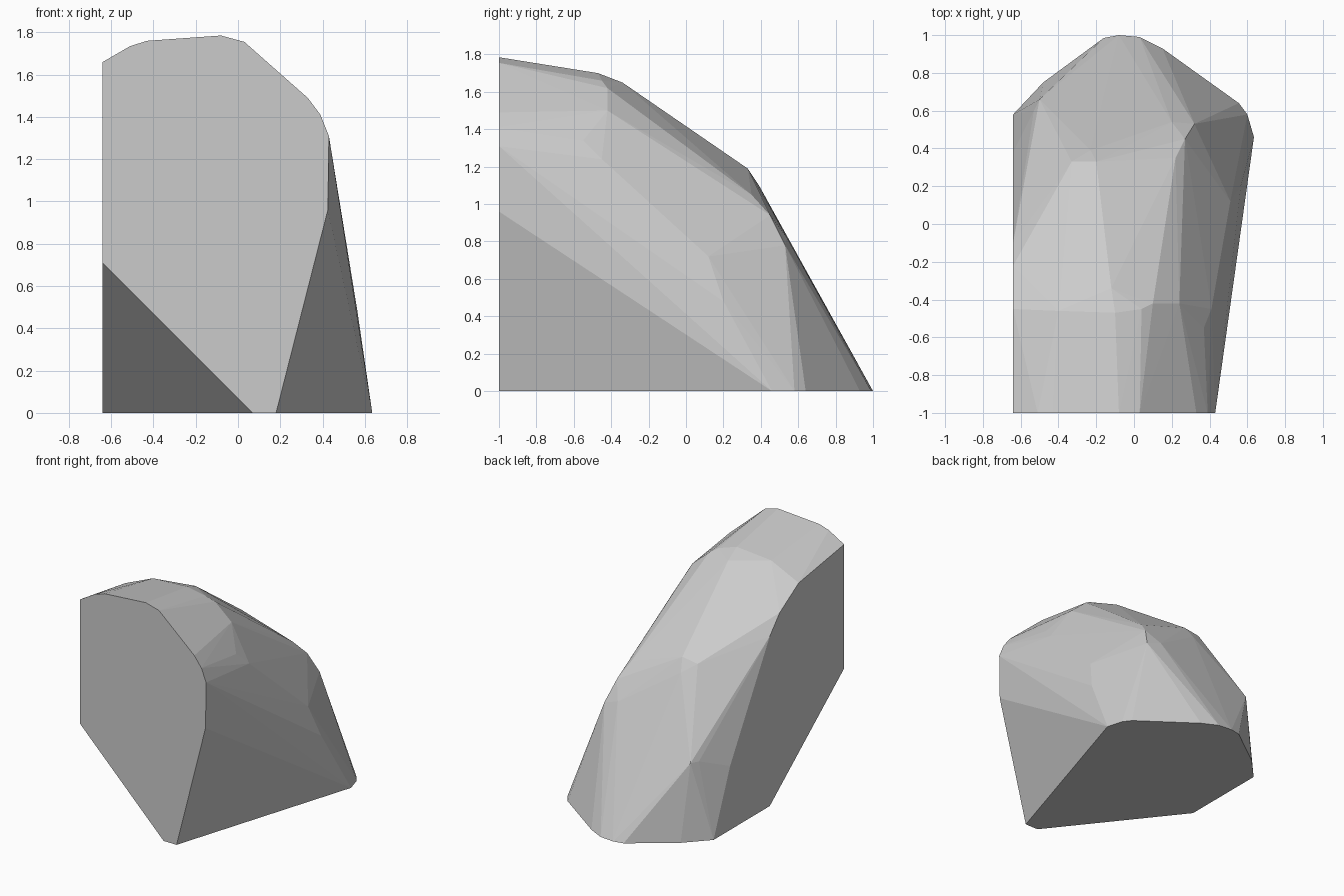
import bpy, bmesh

if "Cube" in bpy.data.objects:
    bpy.data.objects.remove(bpy.data.objects["Cube"])

# Flat cut faces of the stone, each outlined in its own plane
front = [(-.64, 1.66), (-.51, 1.735), (-.43, 1.76), (-.08, 1.785), (.03, 1.755), (.33, 1.49),
         (.39, 1.41), (.43, 1.31), (.425, .96), (.18, 0), (.07, 0), (-.64, .71)]
base = [(.635, .46), (.6, .58), (.555, .64), (.15, .93), (.03, .99), (-.08, 1),
        (-.16, .985), (-.48, .75), (-.64, .58), (-.64, -.1)]
left = [(-.45, 1.575), (-.22, 1.435), (-.1, 1.30), (.38, .49)]

# Worn corners between the cut faces
top_corners = [(-.4, -.46, 1.68), (-.1, -.47, 1.70), (-.12, -.34, 1.65), (.04, -.45, 1.66),
               (.1, -.42, 1.62), (.24, -.42, 1.50)]
right_corners = [(.37, -.55, 1.34), (.41, -.45, 1.24), (.51, .12, .72), (.565, .2, .48)]
back_corners = [(-.33, .33, 1.17), (-.2, .33, 1.19), (-.23, .39, 1.10), (-.37, .40, 1.04),
                (.22, .35, 1.05), (.27, .45, .94), (.32, .53, .78), (.2, .54, .82),
                (-.5, .66, .58), (-.53, .6, .58)]

points = [(x, -1, z) for x, z in front]
points += [(x, y, 0) for x, y in base]
points += [(-.64, y, z) for y, z in left]
points += top_corners + right_corners + back_corners

# Wrap the corners into one closed faceted stone
bm = bmesh.new()
for p in points:
    bm.verts.new(p)
bmesh.ops.convex_hull(bm, input=bm.verts[:])
bmesh.ops.delete(bm, geom=[v for v in bm.verts if not v.link_faces], context='VERTS')
bmesh.ops.dissolve_limit(bm, angle_limit=.01, verts=bm.verts[:], edges=bm.edges[:])
bmesh.ops.recalc_face_normals(bm, faces=bm.faces[:])

mesh = bpy.data.meshes.new("faceted_stone")
bm.to_mesh(mesh)
bm.free()
bpy.context.collection.objects.link(bpy.data.objects.new("faceted_stone", mesh))
